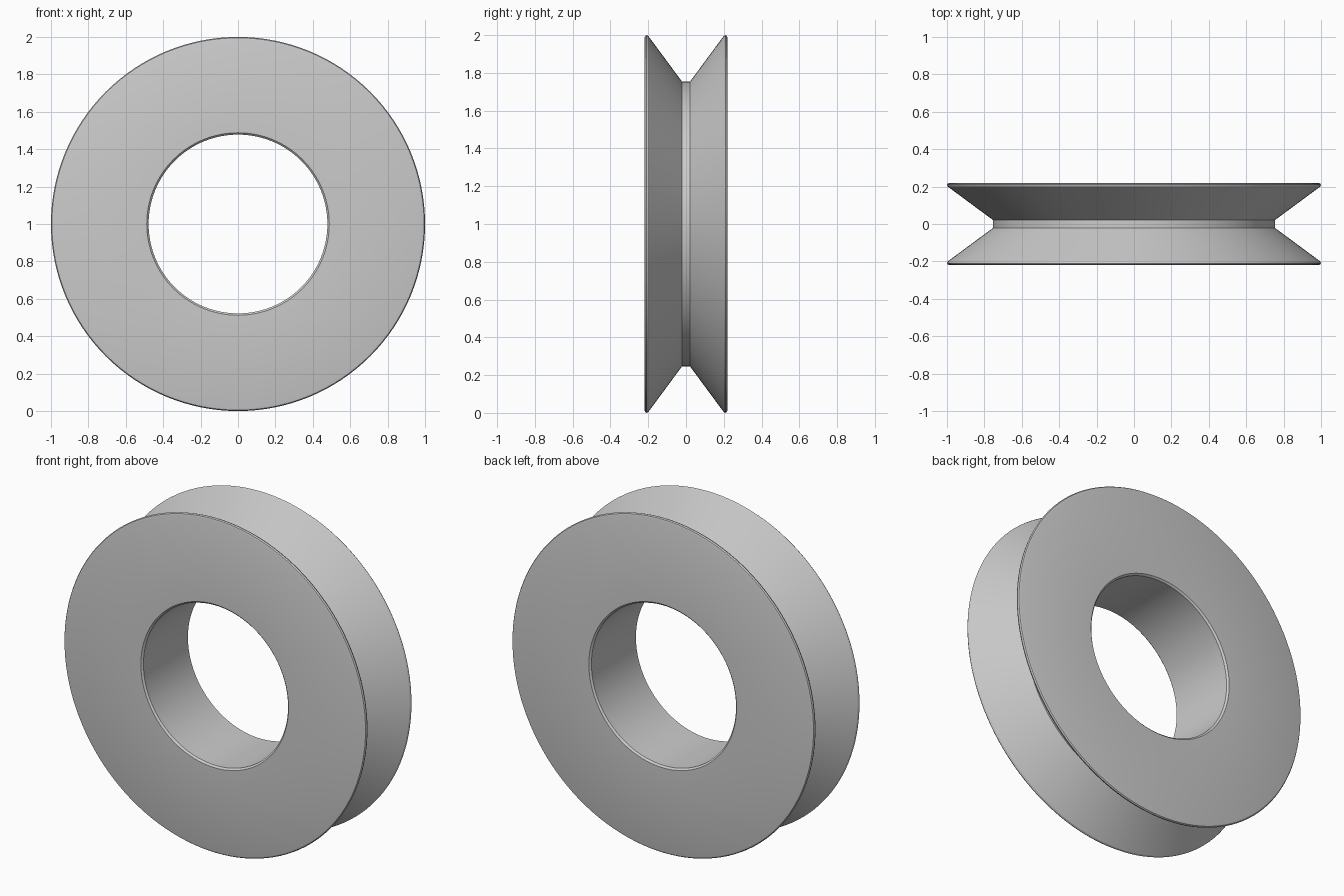
import bpy
import bmesh
import math
from mathutils import Matrix, Vector

cube = bpy.data.objects.get("Cube")
if cube:
    bpy.data.objects.remove(cube, do_unlink=True)

SEGMENTS = 128

grey = bpy.data.materials.new("plain_grey")
grey.use_nodes = True
colour = (0.6, 0.6, 0.6, 1)
grey.diffuse_color = colour
grey.node_tree.nodes["Principled BSDF"].inputs["Base Color"].default_value = colour

# Half of the cross-section as (radius, y), from the bore to the groove floor
half = [(0.478, 0.21), (0.488, 0.22), (0.985, 0.22), (0.995, 0.217),
        (1.0, 0.21), (0.996, 0.2), (0.755, 0.022)]
profile = half + [(r, -y) for r, y in reversed(half)]

# Closed ring of revolution about the y axis
bm = bmesh.new()
rings = []
for i in range(SEGMENTS):
    turn = Matrix.Rotation(math.tau * i / SEGMENTS, 3, 'Y')
    rings.append([bm.verts.new(turn @ Vector((0, y, r))) for r, y in profile])
for i, ring in enumerate(rings):
    after = rings[(i + 1) % SEGMENTS]
    for j in range(len(profile)):
        k = (j + 1) % len(profile)
        bm.faces.new((ring[j], ring[k], after[k], after[j]))
bmesh.ops.recalc_face_normals(bm, faces=bm.faces)

mesh = bpy.data.meshes.new("grooved_wheel")
bm.to_mesh(mesh)
bm.free()
mesh.materials.append(grey)

wheel = bpy.data.objects.new("grooved_wheel", mesh)
wheel.location.z = 1
bpy.context.collection.objects.link(wheel)

# Smooth round surfaces with crisp profile corners
bpy.ops.object.select_all(action='DESELECT')
wheel.select_set(True)
bpy.context.view_layer.objects.active = wheel
bpy.ops.object.shade_smooth_by_angle(angle=math.radians(25))
